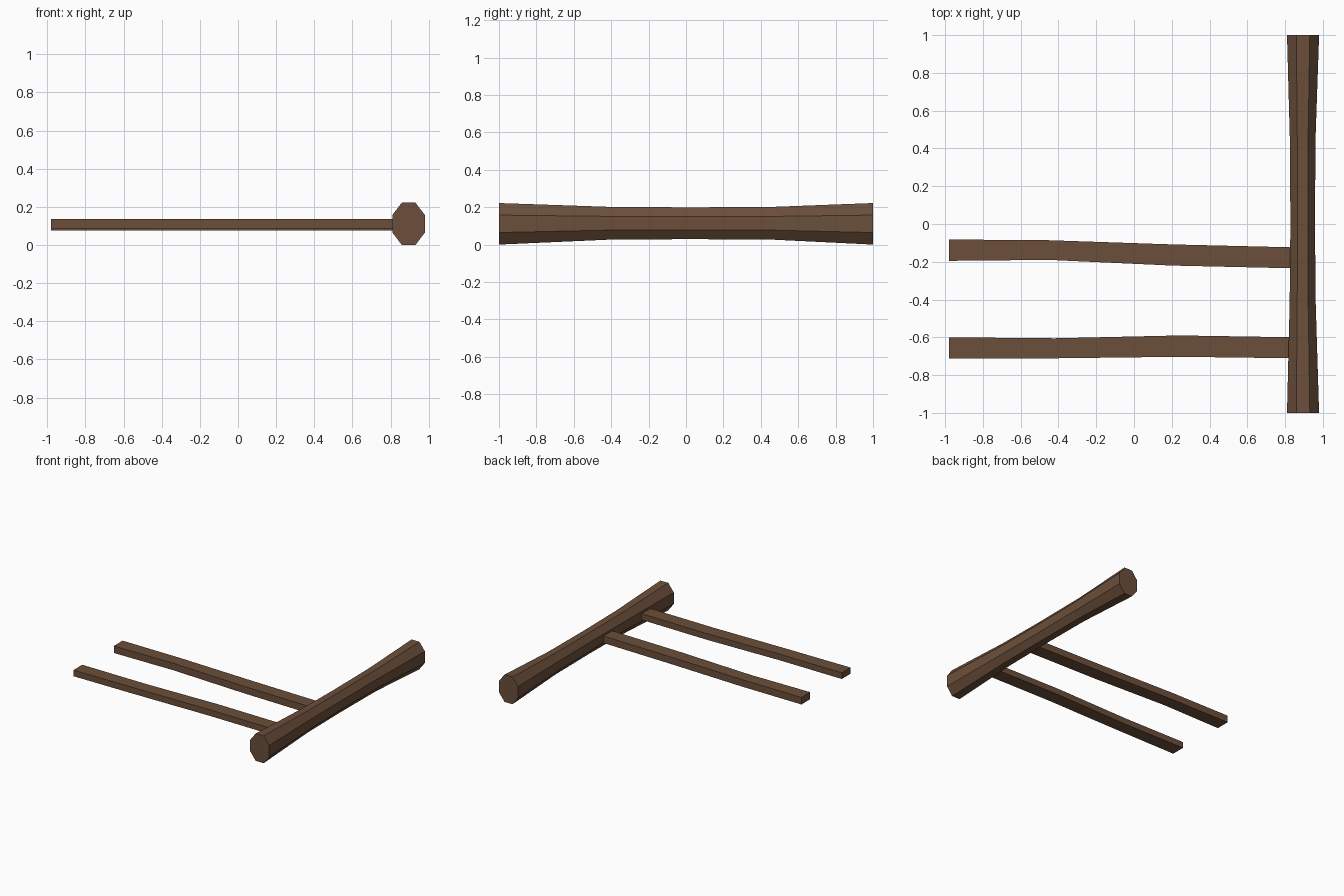
import bpy

if "Cube" in bpy.data.objects:
    bpy.data.objects.remove(bpy.data.objects["Cube"])

wood = bpy.data.materials.new("brown_wood")
wood.diffuse_color = (0.147, 0.078, 0.043, 1)
wood.use_nodes = True
wood.node_tree.nodes["Principled BSDF"].inputs["Base Color"].default_value = wood.diffuse_color


def loft(name, rings):
    """Skin a list of equal-length vertex rings and cap both ends."""
    n = len(rings[0])
    verts = [v for ring in rings for v in ring]
    faces = []
    for r in range(len(rings) - 1):
        for i in range(n):
            j = (i + 1) % n
            faces.append((r*n + i, r*n + j, (r+1)*n + j, (r+1)*n + i))
    faces.append(tuple(reversed(range(n))))
    faces.append(tuple(range((len(rings) - 1) * n, len(rings) * n)))
    mesh = bpy.data.meshes.new(name)
    mesh.from_pydata(verts, [], faces)
    mesh.materials.append(wood)
    obj = bpy.data.objects.new(name, mesh)
    bpy.context.collection.objects.link(obj)
    return obj


def octagon(y, cx, cz, hx, hz):
    k = 0.42  # flat half-width relative to the half-size
    pts = [(1, -k), (k, -1), (-k, -1), (-1, -k), (-1, k), (-k, 1), (k, 1), (1, k)]
    return [(cx + a * hx, y, cz + b * hz) for a, b in pts]


# Octagonal log, pinched in the middle: y, centre x, centre z, half sizes
log = [(-1, 0.895, 0.111, 0.085, 0.111),
       (-0.42, 0.893, 0.114, 0.069, 0.088),
       (0.0, 0.893, 0.114, 0.065, 0.085),
       (0.45, 0.893, 0.114, 0.068, 0.087),
       (1, 0.895, 0.111, 0.085, 0.111)]
loft("log", [octagon(*s) for s in log])


def rail(name, path, z0, z1):
    # path: x, lower y, upper y
    loft(name, [[(x, a, z0), (x, a, z1), (x, b, z1), (x, b, z0)][::-1]
                for x, a, b in path])


# Two slightly bent flat rails running into the log
rail("front_rail", [(-0.98, -0.713, -0.600), (-0.42, -0.711, -0.605),
                    (0.24, -0.703, -0.590), (0.86, -0.711, -0.600)], 0.086, 0.136)
rail("back_rail", [(-0.98, -0.195, -0.082), (-0.45, -0.190, -0.086),
                   (0.2, -0.220, -0.108), (0.86, -0.235, -0.124)], 0.077, 0.134)

# Keep all normals outward
import bmesh
for obj in bpy.context.collection.objects:
    bm = bmesh.new()
    bm.from_mesh(obj.data)
    bmesh.ops.recalc_face_normals(bm, faces=bm.faces)
    bm.to_mesh(obj.data)
    bm.free()
